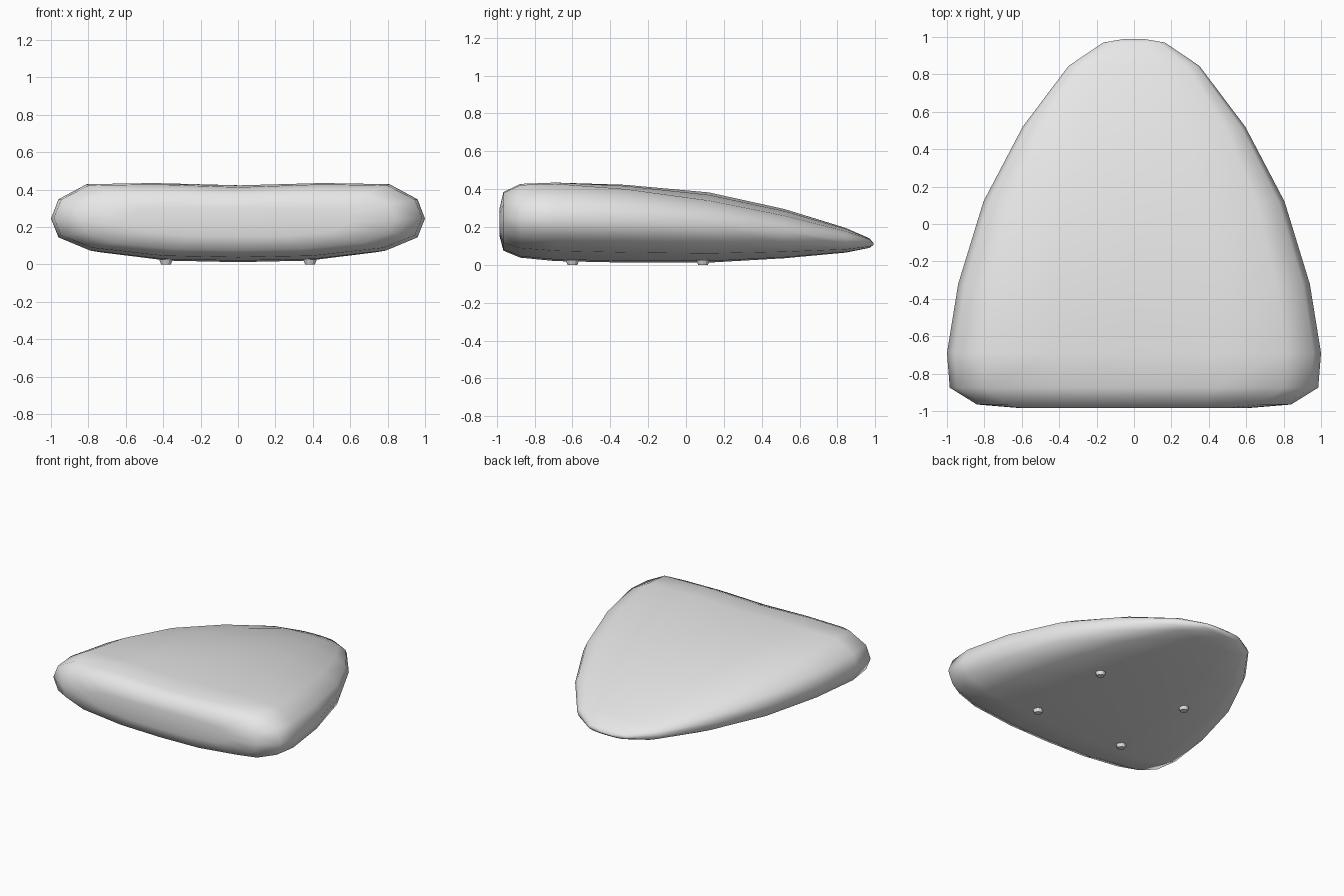
import bpy, bmesh

if "Cube" in bpy.data.objects:
    bpy.data.objects.remove(bpy.data.objects["Cube"])

grey = bpy.data.materials.new("light grey")
grey.diffuse_color = (0.8, 0.8, 0.8, 1)
grey.use_nodes = True
grey.node_tree.nodes["Principled BSDF"].inputs["Base Color"].default_value = grey.diffuse_color


def add_object(name, bm):
    bmesh.ops.recalc_face_normals(bm, faces=bm.faces)
    for f in bm.faces:
        f.smooth = True
    mesh = bpy.data.meshes.new(name)
    bm.to_mesh(mesh)
    bm.free()
    mesh.materials.append(grey)
    obj = bpy.data.objects.new(name, mesh)
    bpy.context.collection.objects.link(obj)
    return obj


# Sections along y: y, half width, bottom z, top z, crown (negative = dished)
STATIONS = [
    (-0.985, 0.60, 0.15, 0.30, 0.0),
    (-0.965, 0.84, 0.075, 0.385, -0.03),
    (-0.875, 0.985, 0.038, 0.428, -0.04),
    (-0.69, 1.00, 0.02, 0.435, -0.03),
    (-0.32, 0.94, 0.012, 0.423, 0.04),
    (0.12, 0.805, 0.012, 0.383, 0.10),
    (0.52, 0.595, 0.035, 0.295, 0.12),
    (0.845, 0.35, 0.065, 0.195, 0.12),
    (0.97, 0.165, 0.09, 0.14, 0.1),
    (0.99, 0.05, 0.105, 0.117, 0.0),
]
# Right half of a section: width fraction, height fraction, share of the crown
HALF = [(0, 1, 0), (0.45, 1, 0.35), (0.81, 0.985, 1), (0.96, 0.79, 0.6),
        (1, 0.54, 0), (0.96, 0.30, 0), (0.79, 0.13, 0), (0.4, 0.02, 0), (0, 0, 0)]


def section(y, w, lo, hi, crown):
    pts = []
    for fx, fz, share in HALF:
        drop = crown * share if crown > 0 else (-crown if fx == 0 and fz == 1 else 0)
        pts.append((fx * w, y, lo + (hi - lo) * (fz - drop)))
    return pts + [(-x, yy, z) for x, yy, z in pts[-2:0:-1]]


# Cushion body lofted through the sections
bm = bmesh.new()
rings = [[bm.verts.new(p) for p in section(*s)] for s in STATIONS]
n = len(rings[0])
for a, b in zip(rings, rings[1:]):
    for i in range(n):
        j = (i + 1) % n
        bm.faces.new((a[i], a[j], b[j], b[i]))
bm.faces.new(rings[0])
bm.faces.new(rings[-1])
add_object("cushion", bm)

# Four small round feet under the cushion
for side, x in (("left", -0.385), ("right", 0.385)):
    for end, y in (("front", -0.6), ("back", 0.09)):
        bm = bmesh.new()
        bmesh.ops.create_cone(bm, cap_ends=True, segments=12,
                              radius1=0.026, radius2=0.036, depth=0.026)
        bmesh.ops.translate(bm, verts=bm.verts, vec=(x, y, 0.013))
        foot = add_object(f"foot_{end}_{side}", bm)
        for p in foot.data.polygons:
            p.use_smooth = False
